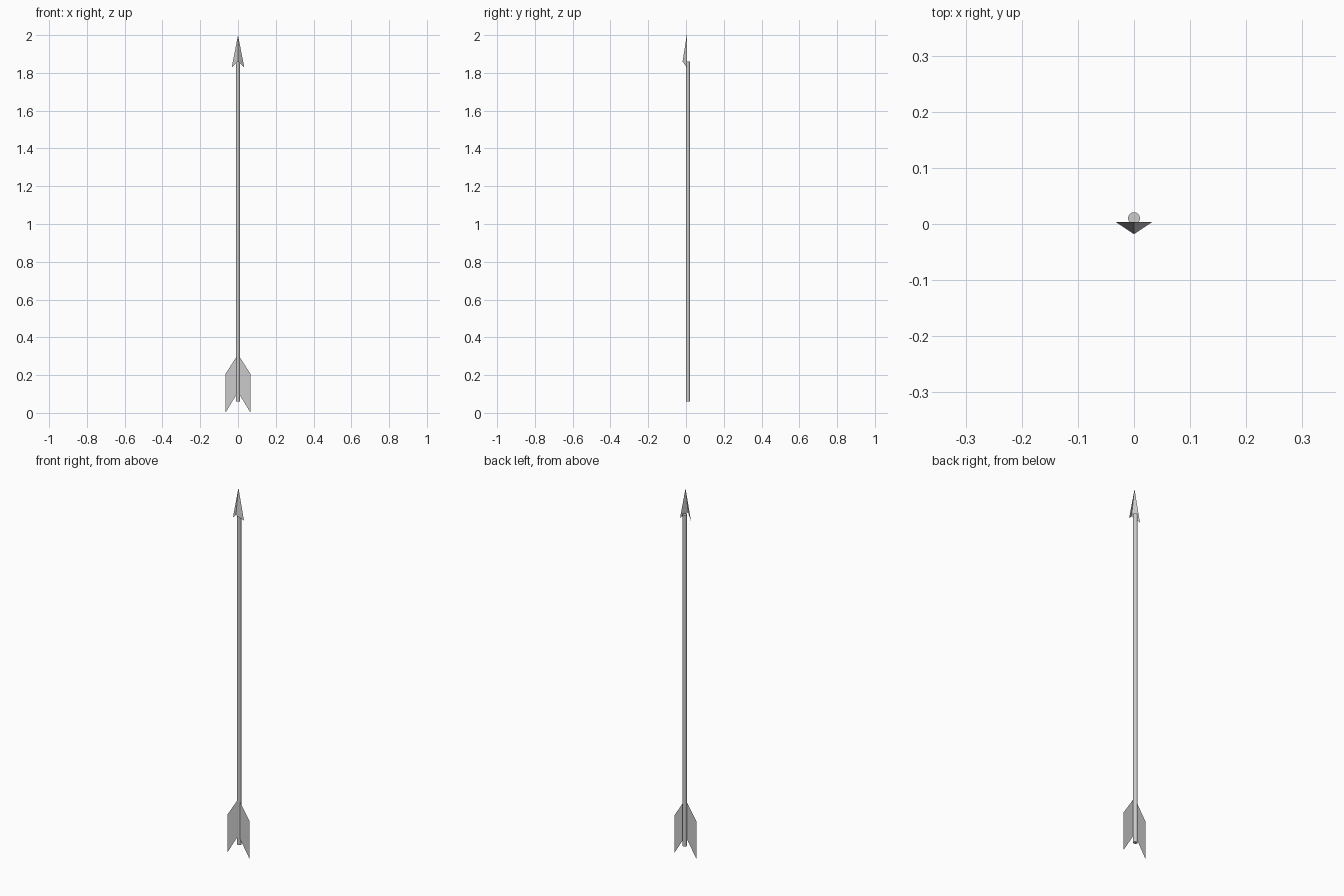
import bpy
import math

if "Cube" in bpy.data.objects:
    bpy.data.objects.remove(bpy.data.objects["Cube"])


def mirrored_sheet(name, half):
    """Sheet made of one polygon on the +x side and its mirror image."""
    mesh = bpy.data.meshes.new(name)
    mesh.from_pydata(half, [], [range(len(half))])
    obj = bpy.data.objects.new(name, mesh)
    bpy.context.collection.objects.link(obj)
    mod = obj.modifiers.new("mirror", 'MIRROR')
    mod.use_axis[0] = True
    mod.merge_threshold = 0.0005
    return obj


SHEET_Y = 0.004

# Round shaft, sitting slightly behind the head and feathers
bpy.ops.mesh.primitive_cylinder_add(vertices=16, radius=0.0107, depth=1.80,
                                    location=(0, 0.0102, 0.96))
shaft = bpy.context.object
shaft.name = "shaft"
bpy.ops.object.shade_smooth_by_angle(angle=math.radians(30))

# Folded, open-backed arrow head with swept barbs
mirrored_sheet("arrow_head", [
    (0, SHEET_Y, 2.0), (0, -0.018, 1.86), (0.033, SHEET_Y, 1.83)])

# Flat feathers, swept down at the outer edge
mirrored_sheet("feathers", [
    (0, SHEET_Y, 0.31), (0, SHEET_Y, 0.11),
    (0.067, SHEET_Y, 0.0), (0.067, SHEET_Y, 0.205)])
